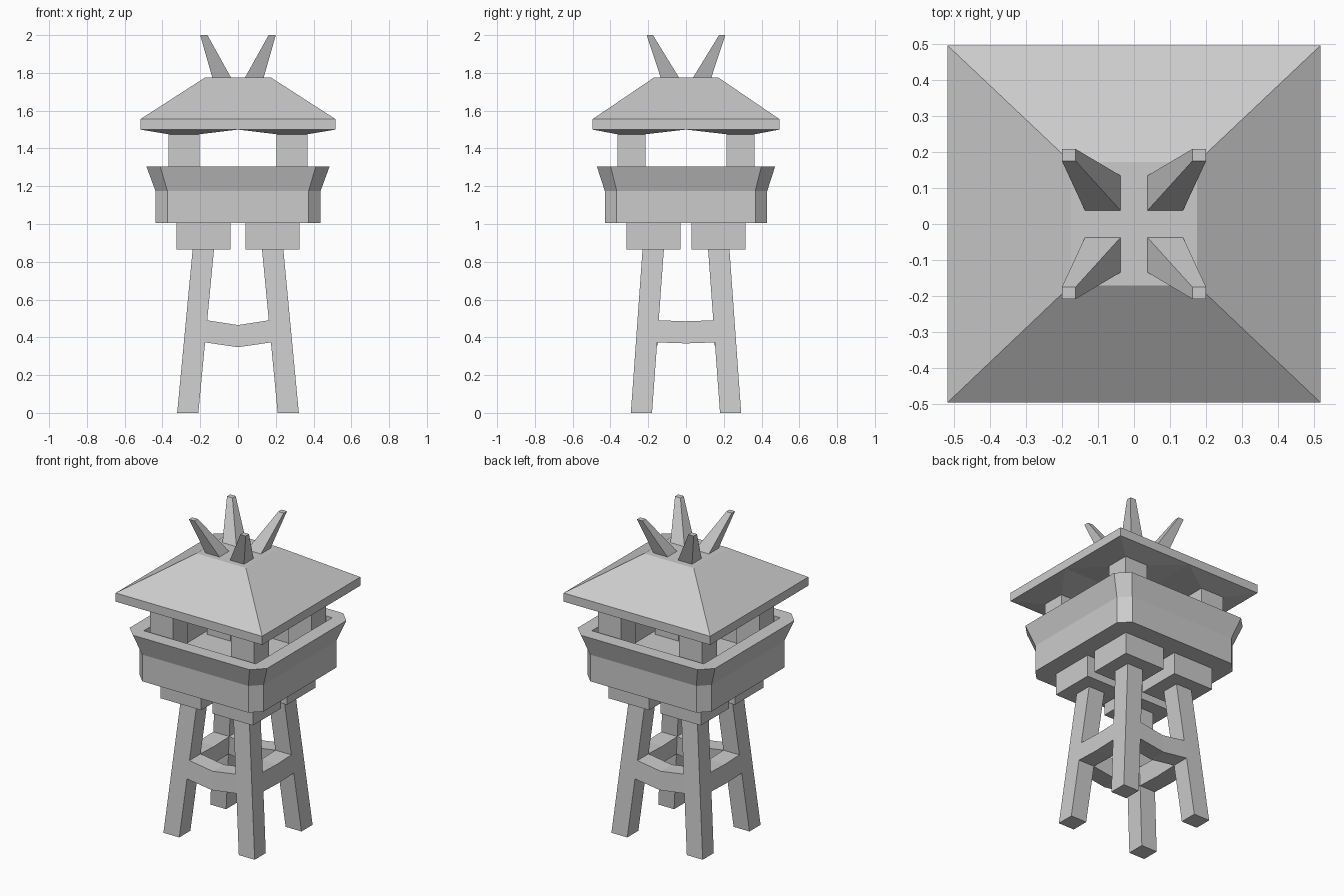
import bpy, bmesh
from mathutils import Vector

cube = bpy.data.objects.get("Cube")
if cube:
    bpy.data.objects.remove(cube, do_unlink=True)

GREY = (0.6, 0.6, 0.6, 1)
grey = bpy.data.materials.new("plain grey")
grey.use_nodes = True
grey.diffuse_color = GREY
grey.node_tree.nodes["Principled BSDF"].inputs["Base Color"].default_value = GREY


def loft(name, loops, first_cap=True, last_cap=True, mirrored=True):
    """Skin a stack of matching loops; optionally mirror over x and y."""
    bm = bmesh.new()
    rings = [[bm.verts.new(p) for p in loop] for loop in loops]
    n = len(rings[0])
    for a, b in zip(rings, rings[1:]):
        for i in range(n):
            j = (i + 1) % n
            bm.faces.new((a[i], a[j], b[j], b[i]))
    if first_cap:
        bm.faces.new(rings[0][::-1])
    if last_cap:
        bm.faces.new(rings[-1])
    bmesh.ops.remove_doubles(bm, verts=bm.verts, dist=0.0005)
    mesh = bpy.data.meshes.new(name)
    bm.to_mesh(mesh)
    bm.free()
    mesh.materials.append(grey)
    obj = bpy.data.objects.new(name, mesh)
    bpy.context.collection.objects.link(obj)
    if mirrored:
        mod = obj.modifiers.new("mirror", 'MIRROR')
        mod.use_axis = (True, True, False)
    return obj


def rect(x0, x1, y0, y1, z):
    return [Vector(p) for p in ((x0, y0, z), (x1, y0, z), (x1, y1, z), (x0, y1, z))]


def chamfered(x, y, c, z):
    return [(x - c, -y, z), (x, c - y, z), (x, y - c, z), (x - c, y, z),
            (c - x, y, z), (-x, y - c, z), (-x, c - y, z), (c - x, -y, z)]


# Splayed legs
foot = rect(0.21, 0.322, 0.18, 0.292, 0)
hip = rect(0.127, 0.24, 0.117, 0.23, 0.866)


def leg_section(z):
    return [a.lerp(b, z / 0.866) for a, b in zip(foot, hip)]


loft("legs", [foot, hip])

# Braces flush with the legs, sagging to the middle
LOW, HIGH = 0.373, 0.49


def brace(name, axis, sag):
    inner = (0, 3) if axis == 0 else (1, 0)
    lo, hi = leg_section(LOW), leg_section(HIGH)
    end = [lo[inner[0]], lo[inner[1]], hi[inner[1]], hi[inner[0]]]
    middle = [p.copy() for p in end]
    for p in middle:
        p[axis] = 0
        p.z -= sag
    loft(name, [middle, end], False, False)


brace("front_and_back_braces", 0, 0.025)
brace("side_braces", 1, 0.005)

# Blocks between legs and platform
block = (0.04, 0.325, 0.03, 0.315)
loft("support_blocks", [rect(*block, 0.866), rect(*block, 1.005)])

# Platform with flared parapet
loft("platform", [
    chamfered(0.437, 0.43, 0.063, 1.005),
    chamfered(0.437, 0.43, 0.063, 1.175),
    chamfered(0.485, 0.472, 0.073, 1.305),
    chamfered(0.395, 0.385, 0, 1.305),
    chamfered(0.395, 0.385, 0, 1.06)], mirrored=False)

# Corner posts
post = (0.205, 0.368, 0.215, 0.363)
loft("corner_posts", [rect(*post, 1.06), rect(*post, 1.475)], False, False)

# Roof, with an underside that dips to each post
EAVE_X, EAVE_Y = 0.517, 0.495
loft("roof", [
    rect(-EAVE_X, EAVE_X, -EAVE_Y, EAVE_Y, 1.5),
    rect(-EAVE_X, EAVE_X, -EAVE_Y, EAVE_Y, 1.555),
    rect(-0.175, 0.175, -0.17, 0.172, 1.775)], first_cap=False, mirrored=False)
loft("roof_underside", [rect(*post, 1.475), rect(0, EAVE_X, 0, EAVE_Y, 1.5)], False, False)

# Splayed roof horns
loft("roof_horns", [rect(0.037, 0.136, 0.037, 0.134, 1.775),
                    rect(0.162, 0.2, 0.175, 0.208, 2.0)])
